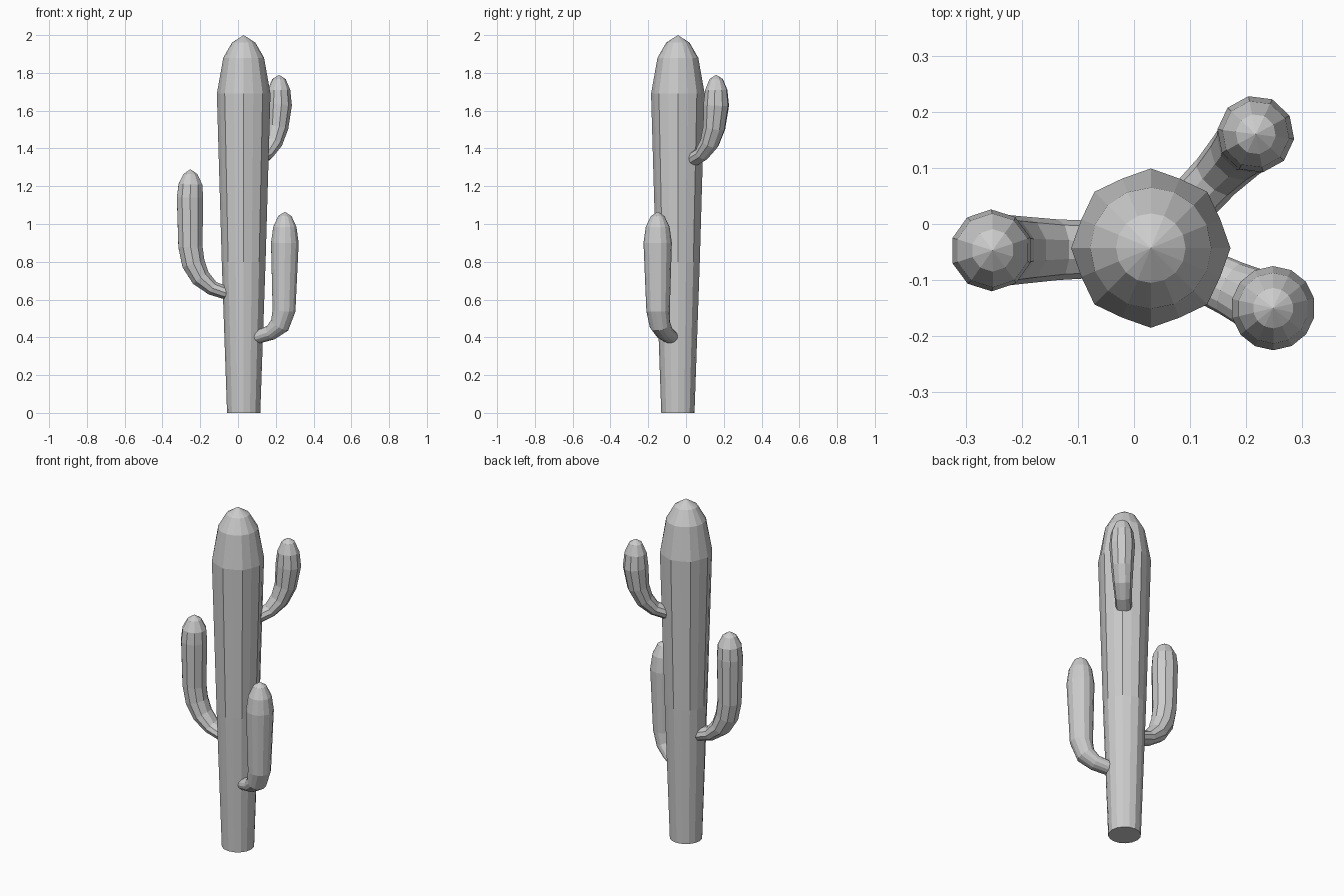
import bpy, bmesh, math
from mathutils import Vector

cube = bpy.data.objects.get("Cube")
if cube:
    bpy.data.objects.remove(cube)

# Single stone-grey material
GREY = (0.6, 0.6, 0.6, 1)
mat = bpy.data.materials.new("stone grey")
mat.use_nodes = True
mat.diffuse_color = GREY
mat.node_tree.nodes["Principled BSDF"].inputs["Base Color"].default_value = GREY


def tube(name, heading, stations, tip, sides, flute=None):
    """Skin rings along a path lying in a vertical plane and close it with a pointed tip.
    Each station is (position, radius, squash); flute maps a ring index to a groove depth."""
    flute = flute or {}
    side = Vector((-math.sin(heading), math.cos(heading), 0))
    points = [Vector(s[0]) for s in stations] + [Vector(tip)]
    bm = bmesh.new()
    rings = []
    for i, (pos, radius, squash) in enumerate(stations):
        tangent = (points[i + 1] - points[max(i - 1, 0)]).normalized()
        out = side.cross(tangent).normalized()
        ring = []
        for k in range(sides):
            a = math.tau * k / sides
            r = radius - (flute.get(i, 0) if k % 2 else 0)
            offset = side * math.cos(a) + out * math.sin(a) * squash
            ring.append(bm.verts.new(points[i] + offset * r))
        rings.append(ring)
    for lower, upper in zip(rings, rings[1:]):
        for k in range(sides):
            n = (k + 1) % sides
            bm.faces.new((lower[k], lower[n], upper[n], upper[k]))
    apex = bm.verts.new(points[-1])
    for k in range(sides):
        bm.faces.new((rings[-1][k], rings[-1][(k + 1) % sides], apex))
    bm.faces.new(rings[0][::-1])
    bmesh.ops.recalc_face_normals(bm, faces=bm.faces)
    mesh = bpy.data.meshes.new(name)
    bm.to_mesh(mesh)
    bm.free()
    mesh.materials.append(mat)
    obj = bpy.data.objects.new(name, mesh)
    bpy.context.collection.objects.link(obj)
    return obj


# Trunk: tapering column, fluted shoulder and faceted dome
TX, TY = 0.03, -0.043
trunk_profile = [(0, 0.088), (0.8, 0.116), (1.69, 0.142), (1.88, 0.108), (1.96, 0.062)]
tube("trunk", 0, [((TX, TY, z), r, 1) for z, r in trunk_profile],
     (TX, TY, 2), 16, {1: 0.004, 2: 0.008})


def arm(name, foot, top, profile, tip_z, sides):
    """profile rows: (fraction of the way from foot to top, height, radius, squash)."""
    foot, top = Vector(foot), Vector(top)
    reach = top - foot
    stations = []
    for t, z, r, squash in profile:
        p = foot + reach * t
        stations.append(((p.x, p.y, z), r, squash))
    tube(name, math.atan2(reach.y, reach.x), stations, (top.x, top.y, tip_z), sides)


# Three arms, each bending out of the trunk and upward
arm("right_arm", (-0.05, -0.045), (-0.252, -0.047), [
    (0, 0.63, 0.05, 0.7), (0.42, 0.66, 0.054, 0.75), (0.73, 0.715, 0.06, 0.9),
    (0.92, 0.79, 0.064, 1), (1, 0.88, 0.067, 1), (1.01, 1.14, 0.073, 1),
    (1, 1.21, 0.066, 1), (1, 1.265, 0.038, 1)], 1.29, 10)

arm("left_front_arm", (0.1, -0.08), (0.248, -0.15), [
    (0, 0.4, 0.046, 0.75), (0.5, 0.425, 0.05, 0.8), (0.82, 0.465, 0.056, 0.95),
    (0.97, 0.54, 0.062, 1), (1, 0.9, 0.075, 1), (1, 0.985, 0.063, 1),
    (1, 1.042, 0.036, 1)], 1.065, 14)

arm("left_back_arm", (0.09, 0.025), (0.217, 0.16), [
    (0, 1.335, 0.044, 0.85), (0.45, 1.372, 0.046, 0.85), (0.74, 1.43, 0.053, 0.95),
    (0.92, 1.51, 0.06, 1), (1, 1.63, 0.069, 1), (1, 1.71, 0.06, 1),
    (1, 1.767, 0.036, 1)], 1.79, 10)
